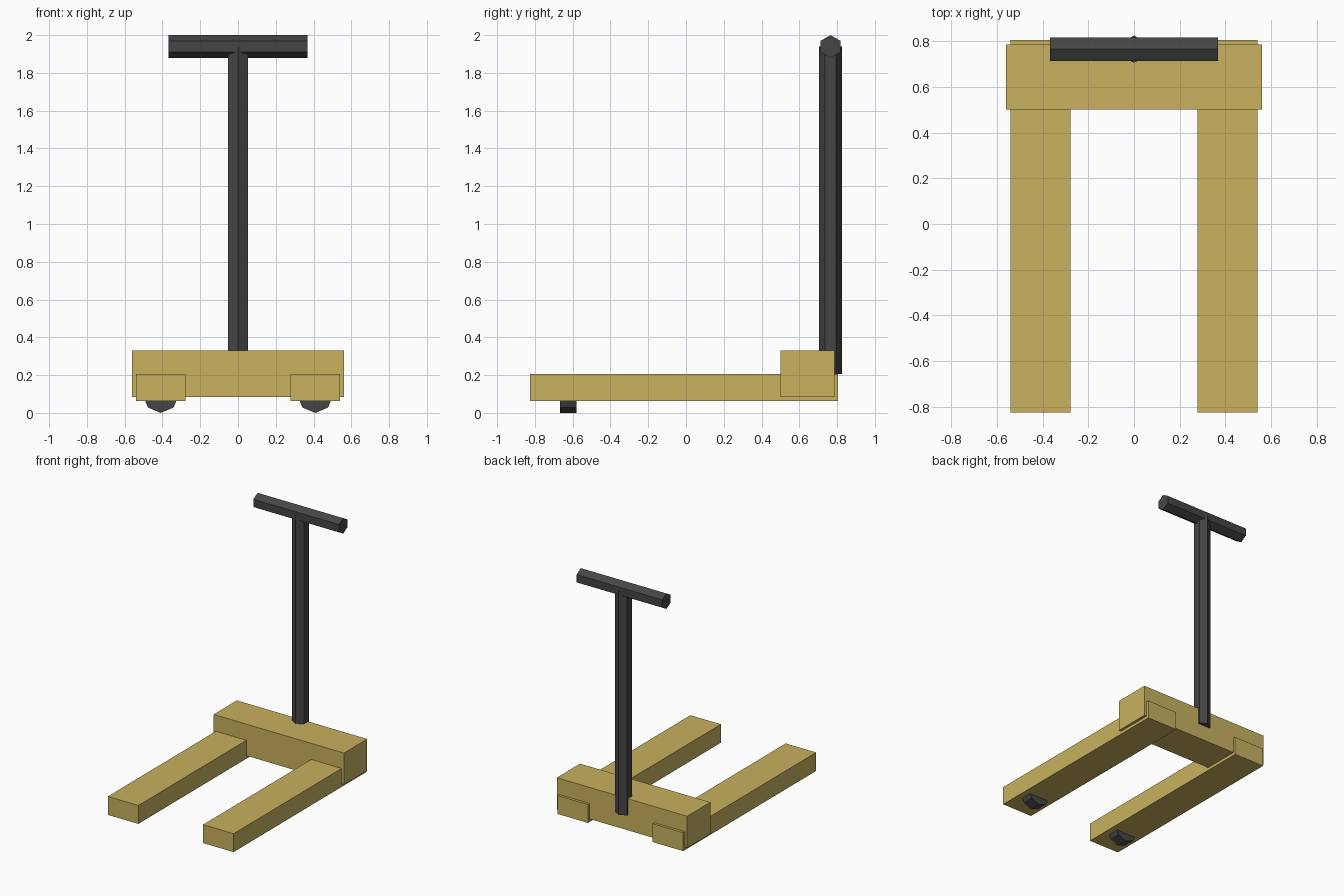
import bpy, math
from mathutils import Matrix

if "Cube" in bpy.data.objects:
    bpy.data.objects.remove(bpy.data.objects["Cube"])


def material(name, rgb):
    m = bpy.data.materials.new(name)
    m.diffuse_color = (*rgb, 1)
    m.use_nodes = True
    m.node_tree.nodes["Principled BSDF"].inputs["Base Color"].default_value = m.diffuse_color
    return m


YELLOW = material("dull yellow paint", (0.578, 0.44, 0.114))
DARK = material("dark rubber", (0.06, 0.06, 0.06))


def box(name, lo, hi, mat):
    bpy.ops.mesh.primitive_cube_add(size=1)
    o = bpy.context.object
    o.name = name
    centre = [(a + b) / 2 for a, b in zip(lo, hi)]
    size = [b - a for a, b in zip(lo, hi)]
    o.data.transform(Matrix.Translation(centre) @ Matrix.Diagonal((*size, 1)))
    o.data.materials.append(mat)


def prism(name, sides, radius, length, centre, rot, mat):
    # the first corner of the n-gon lies on local +y
    bpy.ops.mesh.primitive_cylinder_add(vertices=sides, radius=radius, depth=length)
    o = bpy.context.object
    o.name = name
    o.data.transform(Matrix.Translation(centre) @ rot)
    o.data.materials.append(mat)


# Forks with a roller under each tip
for side, s in (("left", -1), ("right", 1)):
    x0, x1 = sorted((s * 0.278, s * 0.54))
    box(f"{side}_fork", (x0, -0.825, 0.062), (x1, 0.805, 0.205), YELLOW)
    prism(f"{side}_roller", 8, 0.096, 0.086, (s * 0.409, -0.623, 0.096),
          Matrix.Rotation(math.pi / 2, 4, 'X'), DARK)

# Crosswise body joining the forks
box("body", (-0.56, 0.5, 0.085), (0.56, 0.785, 0.33), YELLOW)

# Upright steering post and crosswise grip
prism("post", 6, 0.06, 1.735, (0, 0.765, 1.0725), Matrix.Identity(4), DARK)
prism("grip", 6, 0.06, 0.735, (0, 0.765, 1.94),
      Matrix.Rotation(math.pi / 2, 4, 'Z') @ Matrix.Rotation(math.pi / 2, 4, 'X'), DARK)
